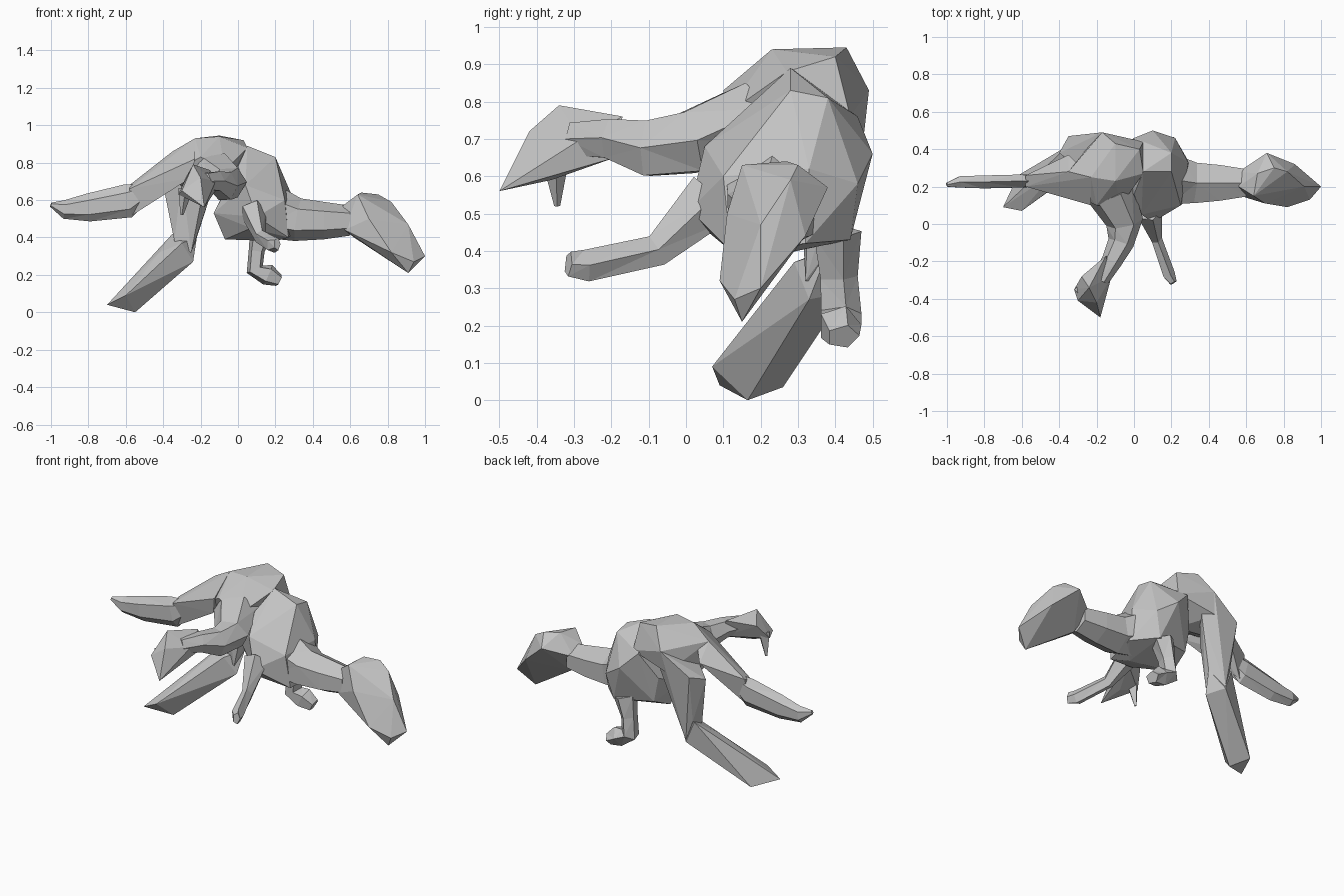
import bpy, bmesh, math
from mathutils import Vector

default_cube = bpy.data.objects.get("Cube")
if default_cube:
    bpy.data.objects.remove(default_cube, do_unlink=True)

# One plain colour
hide = bpy.data.materials.new("stone_grey")
hide.use_nodes = True
hide.diffuse_color = (0.55, 0.55, 0.55, 1)
shader = next(n for n in hide.node_tree.nodes if n.type == "BSDF_PRINCIPLED")
shader.inputs["Base Color"].default_value = hide.diffuse_color
shader.inputs["Roughness"].default_value = 0.9


def finish(name, bm):
    """Triangulate the part and link it flat shaded."""
    bmesh.ops.triangulate(bm, faces=bm.faces[:])
    bmesh.ops.recalc_face_normals(bm, faces=bm.faces[:])
    mesh = bpy.data.meshes.new(name)
    bm.to_mesh(mesh)
    bm.free()
    mesh.materials.append(hide)
    part = bpy.data.objects.new(name, mesh)
    bpy.context.collection.objects.link(part)
    return part


def faceted_mass(name, corners):
    """Angular body mass wrapped around its corner points."""
    bm = bmesh.new()
    for corner in corners:
        bm.verts.new(corner)
    result = bmesh.ops.convex_hull(bm, input=bm.verts[:])
    unused = {v for v in result["geom_interior"] + result["geom_unused"]
              if isinstance(v, bmesh.types.BMVert)}
    if unused:
        bmesh.ops.delete(bm, geom=list(unused), context="VERTS")
    return finish(name, bm)


def faceted_limb(name, rings, across, sides=6):
    """Loft of ellipses: centre, half size along 'across', half size the other way."""
    bm = bmesh.new()
    centres = [Vector(ring[:3]) for ring in rings]
    loops = []
    for i, ring in enumerate(rings):
        before = centres[max(i - 1, 0)]
        after = centres[min(i + 1, len(rings) - 1)]
        along = (after - before).normalized()
        side = Vector(across)
        side = (side - along * side.dot(along)).normalized()
        other = along.cross(side)
        loop = []
        for k in range(sides):
            angle = math.tau * k / sides
            offset = side * math.cos(angle) * ring[3] + other * math.sin(angle) * ring[4]
            loop.append(bm.verts.new(centres[i] + offset))
        loops.append(loop)
    for lower, upper in zip(loops, loops[1:]):
        for k in range(sides):
            n = (k + 1) % sides
            bm.faces.new((lower[k], lower[n], upper[n], upper[k]))
    bm.faces.new(loops[0][::-1])
    bm.faces.new(loops[-1])
    return finish(name, bm)


def weld(body, parts):
    """Unite the parts with the body into one continuous skin."""
    bpy.context.view_layer.objects.active = body
    for part in parts:
        union = body.modifiers.new("union", "BOOLEAN")
        union.operation = "UNION"
        union.solver = "EXACT"
        union.object = part
        bpy.ops.object.modifier_apply(modifier=union.name)
        bpy.data.objects.remove(part, do_unlink=True)


X_AXIS, Y_AXIS, Z_AXIS = (1, 0, 0), (0, 1, 0), (0, 0, 1)

# Head with a long drooping snout
head = faceted_mass("head", [
    (.56, .2, .57), (.56, .28, .52), (.57, .15, .44), (.62, .22, .4),
    (.64, .15, .63), (.66, .27, .64), (.71, .38, .57), (.75, .3, .63),
    (.82, .28, .59), (.7, .11, .5), (.82, .09, .32), (.86, .32, .44),
    (.91, .2, .47), (1, .2, .3), (.94, .13, .27), (.91, .15, .21),
])

# Neck, flaring into the shoulders
neck = faceted_limb("neck", [
    (.2, .24, .53, .14, .15),
    (.32, .22, .495, .115, .125),
    (.46, .22, .49, .1, .11),
    (.6, .22, .49, .08, .085),
], Z_AXIS)

# Rib cage
body = faceted_mass("body", [
    (.05, .28, .89), (.2, .28, .83), (.2, .38, .81), (0, .46, .76),
    (.1, .5, .66), (.22, .46, .58), (.29, .33, .62), (.3, .32, .42),
    (.25, .1, .6), (.27, .12, .4), (.2, .2, .38), (-.07, .25, .39),
    (-.05, .38, .45), (.18, .44, .43), (.07, .06, .45), (-.13, .22, .53),
    (-.08, .38, .6), (.1, .01, .51), (.04, .05, .68), (0, .16, .78),
])

# Arched hips
hips = faceted_mass("hips", [
    (-.23, .25, .93), (-.1, .23, .94), (-.1, .43, .945), (.03, .4, .92),
    (.05, .27, .88), (-.17, .49, .83), (-.35, .28, .86), (-.36, .17, .74),
    (-.2, .1, .83), (-.07, .1, .76), (-.05, .3, .64), (-.3, .3, .67),
    (-.2, .47, .7), (.05, .44, .76),
])

# Tail: broad root and flattened blade
tail_root = faceted_mass("tail_root", [
    (-.23, .1, .82), (-.25, .12, .72), (-.23, .25, .93), (-.35, .28, .86),
    (-.35, .37, .76), (-.4, .26, .65), (-.58, .2, .66), (-.58, .26, .68),
    (-.52, .25, .58), (-.58, .23, .51),
])
tail_blade = faceted_limb("tail_blade", [
    (-.5, .23, .64, .05, .025),
    (-.59, .23, .595, .09, .04),
    (-.8, .225, .56, .075, .04),
    (-.93, .225, .55, .05, .035),
    (-1, .21, .575, .012, .012),
], Z_AXIS)

# Leg stretched forwards, with its foot and claw
front_leg = faceted_limb("front_leg", [
    (-.13, .17, .76, .13, .1),
    (-.05, .01, .69, .1, .095),
    (-.07, -.1, .675, .07, .085),
    (-.12, -.2, .7, .055, .06),
    (-.18, -.3, .7, .045, .05),
], X_AXIS)
front_foot = faceted_mass("front_foot", [
    (-.18, -.5, .56), (-.2, -.36, .59), (-.3, -.41, .65), (-.2, -.42, .72),
    (-.24, -.34, .79), (-.32, -.35, .63), (-.12, -.28, .7), (-.12, -.19, .65),
    (-.15, -.17, .76), (-.28, -.28, .72),
])
front_claw = faceted_limb("front_claw", [
    (-.28, -.35, .66, .04, .04),
    (-.3, -.345, .52, .008, .008),
], X_AXIS, 4)

# Leg pushing back to the ground
back_thigh = faceted_mass("back_thigh", [
    (-.1, .44, .86), (-.17, .49, .83), (-.13, .43, .68), (-.35, .47, .71),
    (-.4, .38, .68), (-.3, .3, .72), (-.2, .33, .58), (-.21, .42, .52),
    (-.36, .36, .57), (-.34, .42, .42), (-.22, .38, .4), (-.3, .43, .3),
    (-.25, .32, .32), (-.34, .33, .38),
])
back_shin = faceted_mass("back_shin", [
    (-.42, .28, .32), (-.24, .33, .27), (-.22, .38, .4), (-.35, .42, .42),
    (-.3, .43, .29), (-.3, .29, .37), (-.6, .07, .09), (-.7, .09, .04),
    (-.55, .165, 0), (-.62, .26, .035),
])

# Small arms
front_arm = faceted_limb("front_arm", [
    (.08, .07, .54, .07, .08),
    (.12, -.08, .4, .03, .045),
    (.185, -.27, .36, .035, .045),
    (.21, -.315, .365, .02, .035),
], X_AXIS, 5)
back_arm = faceted_limb("back_arm", [
    (.13, .4, .45, .07, .07),
    (.1, .405, .33, .055, .045),
    (.09, .41, .23, .06, .05),
    (.16, .41, .2, .06, .06),
    (.22, .42, .17, .045, .035),
], Y_AXIS, 5)

weld(body, [hips, neck, head, tail_root, tail_blade, front_leg, front_foot,
            front_claw, back_thigh, back_shin, front_arm, back_arm])
